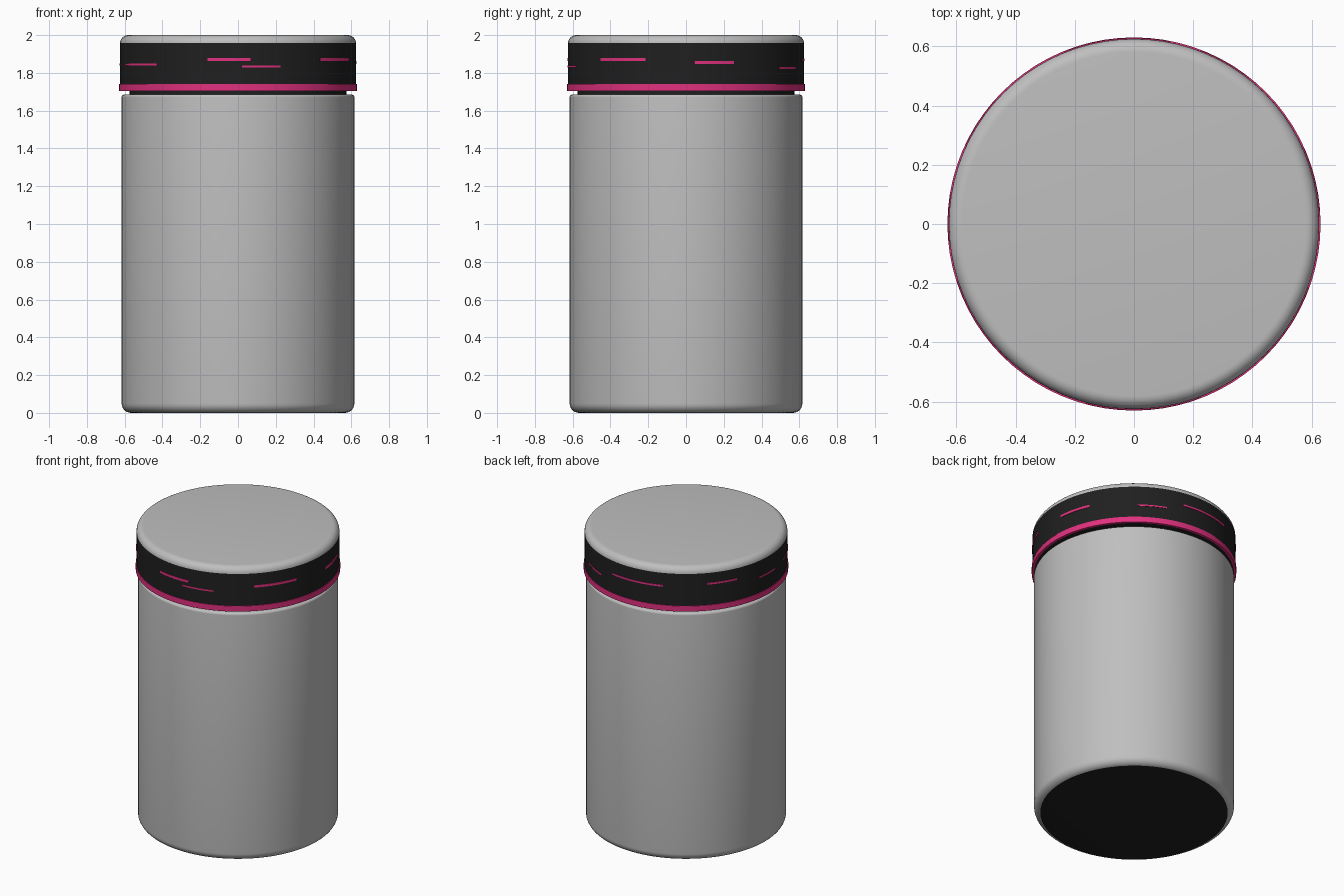
import bpy
import bmesh
from math import radians, sin, cos, pi
from mathutils import Vector, Matrix

cube = bpy.data.objects.get("Cube")
if cube:
    bpy.data.objects.remove(cube, do_unlink=True)


def material(name, rgb):
    mat = bpy.data.materials.new(name)
    mat.use_nodes = True
    mat.diffuse_color = (*rgb, 1)
    mat.node_tree.nodes["Principled BSDF"].inputs["Base Color"].default_value = (*rgb, 1)
    return mat


grey = material("light grey", (0.52, 0.52, 0.52))
black = material("soft black", (0.014, 0.014, 0.014))
pink = material("hot pink", (0.75, 0.03, 0.21))


def arc(radius, z, r, start, end, steps=7):
    """Rounded corner of a profile, centred at (radius, z)."""
    angles = [radians(start + (end - start) * i / steps) for i in range(steps + 1)]
    return [(radius + r * cos(a), z + r * sin(a)) for a in angles]


def lathe(name, profile, mat, start=0, end=360, closed=False):
    """Spin a (radius, height) profile about z between two angles."""
    bm = bmesh.new()
    turn = Matrix.Rotation(radians(start), 3, "Z")
    verts = [bm.verts.new(turn @ Vector((r, 0, z))) for r, z in profile]
    pairs = list(zip(verts, verts[1:]))
    if closed:
        pairs.append((verts[-1], verts[0]))
    edges = [bm.edges.new(p) for p in pairs]
    sweep = end - start
    steps = 80 if sweep == 360 else max(4, round(sweep / 3))
    bmesh.ops.spin(bm, geom=verts + edges, cent=(0, 0, 0), axis=(0, 0, 1),
                   angle=radians(sweep), steps=steps)
    bmesh.ops.remove_doubles(bm, verts=bm.verts, dist=0.0001)
    if closed and sweep < 360:
        bmesh.ops.holes_fill(bm, edges=[e for e in bm.edges if e.is_boundary], sides=4)
    bmesh.ops.recalc_face_normals(bm, faces=bm.faces)
    mesh = bpy.data.meshes.new(name)
    bm.to_mesh(mesh)
    bm.free()
    mesh.materials.append(mat)
    obj = bpy.data.objects.new(name, mesh)
    bpy.context.collection.objects.link(obj)
    bpy.ops.object.select_all(action="DESELECT")
    obj.select_set(True)
    bpy.context.view_layer.objects.active = obj
    bpy.ops.object.shade_smooth_by_angle(angle=radians(35))
    return obj


# Jar body with rounded foot and shoulder, and a black underside
body = lathe("jar_body", [(0, 0)] + arc(0.566, 0.05, 0.05, -90, 0)
             + arc(0.6, 1.67, 0.016, 0, 90) + [(0, 1.686)], grey)
body.data.materials.append(black)
for face in body.data.polygons:
    if face.center.z < 0.001:
        face.material_index = 1

# Recessed neck between jar and lid
lathe("neck", [(0.575, 1.68), (0.575, 1.72)], black)

# Lid: black wall, grey rounded cap, pink rim
lathe("lid_wall", [(0.57, 1.706), (0.625, 1.706), (0.625, 1.957)], black)
lathe("lid_cap", arc(0.581, 1.956, 0.044, 0, 90) + [(0, 2.0)], grey)
lathe("lid_rim", [(0.615, 1.704), (0.63, 1.704), (0.63, 1.741), (0.615, 1.741)], pink, closed=True)

# Thin dashes round the lid: start angle, end angle, height, thickness
dashes = [
    (198, 227, 1.845, 0.01), (255, 276, 1.87, 0.016), (272, 291, 1.834, 0.01),
    (314, 340, 1.87, 0.016), (4, 24, 1.855, 0.016), (52, 69, 1.825, 0.01),
    (79, 112, 1.87, 0.012), (137, 155, 1.885, 0.012), (171, 186, 1.845, 0.01),
]
for i, (a, b, z, t) in enumerate(dashes):
    lo, hi = z - t / 2, z + t / 2
    lathe(f"lid_dash_{i + 1}", [(0.621, lo), (0.628, lo), (0.628, hi), (0.621, hi)],
          pink, a, b, closed=True)
